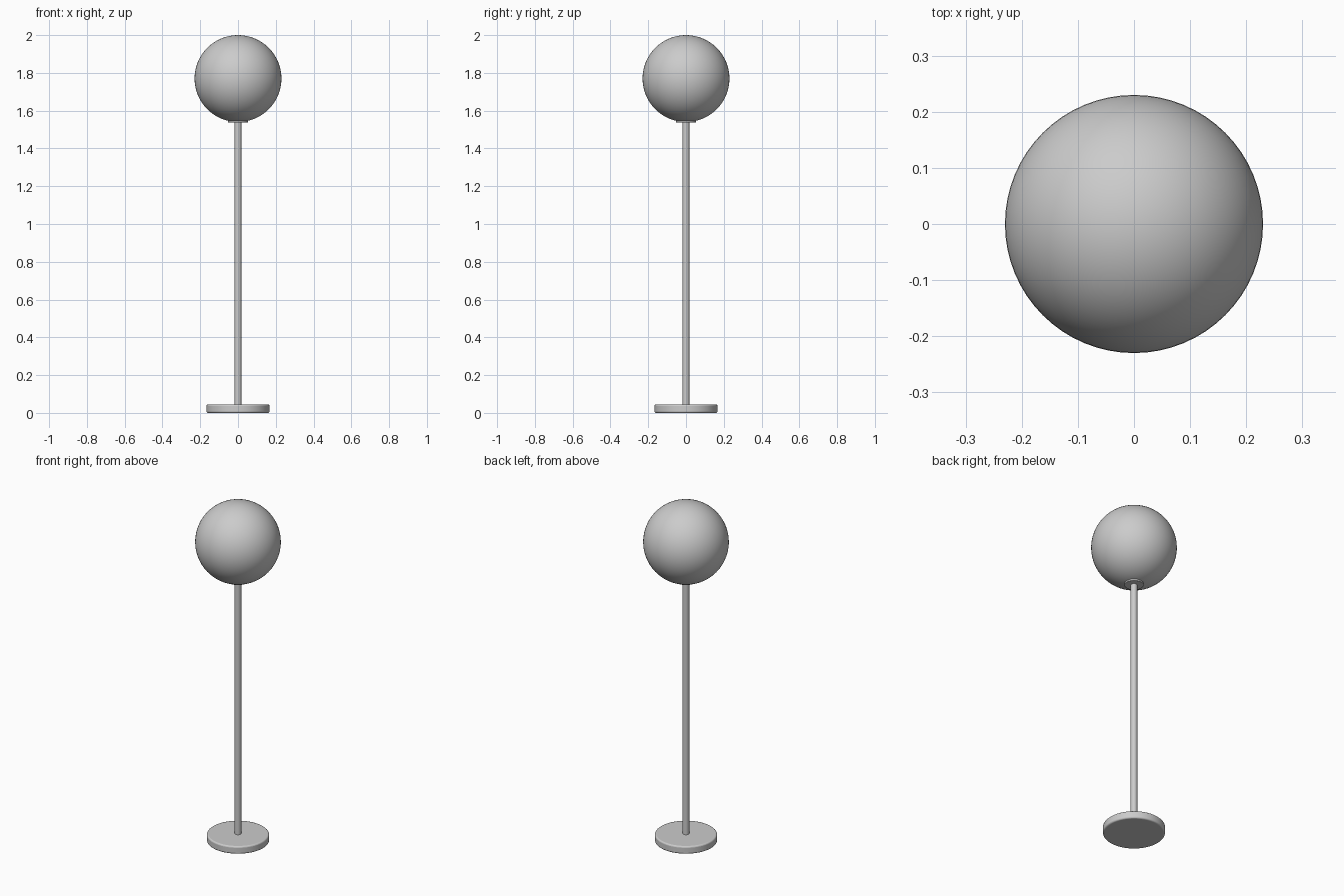
import bpy
from math import radians

if "Cube" in bpy.data.objects:
    bpy.data.objects.remove(bpy.data.objects["Cube"])


def smooth(obj):
    bpy.ops.object.shade_smooth_by_angle(angle=radians(35))
    return obj


def cylinder(name, radius, z0, z1, bevel=0.0, sides=64):
    bpy.ops.mesh.primitive_cylinder_add(vertices=sides, radius=radius, depth=z1 - z0,
                                        location=(0, 0, (z0 + z1) / 2))
    obj = bpy.context.object
    obj.name = name
    smooth(obj)
    if bevel:
        mod = obj.modifiers.new("rounded_rim", 'BEVEL')
        mod.width = bevel
        mod.segments = 3
        mod.limit_method = 'ANGLE'
        mod.angle_limit = radians(40)
    return obj


# Weighted floor disc with softened rims
cylinder("base", 0.167, 0.0, 0.045, bevel=0.008)

# Slender upright
cylinder("pole", 0.018, 0.045, 1.538, sides=32)

# Shallow fitting under the globe
cylinder("globe_collar", 0.052, 1.537, 1.56, bevel=0.003)

# Globe shade
bpy.ops.mesh.primitive_uv_sphere_add(segments=64, ring_count=32, radius=0.23,
                                     location=(0, 0, 1.77))
globe = bpy.context.object
globe.name = "globe_shade"
smooth(globe)
